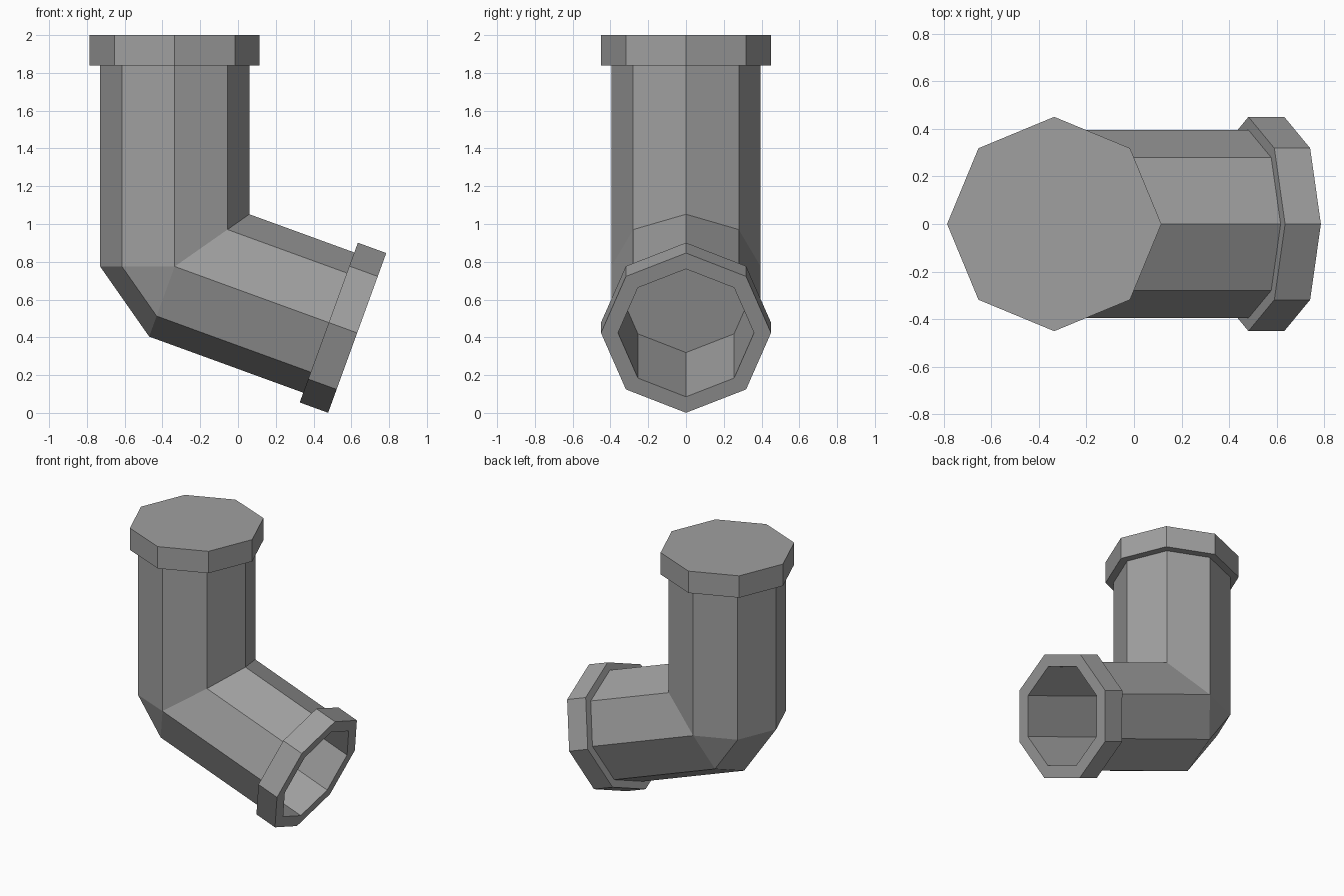
import bpy, bmesh, math
from mathutils import Vector

if "Cube" in bpy.data.objects:
    bpy.data.objects.remove(bpy.data.objects["Cube"])

BEND = math.radians(20)              # lower arm dips 20 degrees
MITRE = math.tan(math.radians(35))   # slope of the inner mitre joint
JOINT = Vector((-0.335, 0, 0.775))   # where the two axes meet
UP = (Vector((0, 0, 1)), Vector((1, 0, 0)))
ARM = (Vector((math.cos(BEND), 0, -math.sin(BEND))),
       Vector((math.sin(BEND), 0, math.cos(BEND))))
PIPE, RIM, BORE = 0.395, 0.45, 0.36
TOP, LEN, COLLAR = 1.225, 1.028, 0.16

bm = bmesh.new()


def ring(frame, dist, r, mitre=False):
    """Octagon across an arm; a mitred one slants on the inner half only."""
    axis, side = frame
    verts = []
    for i in range(8):
        a = i * math.pi / 4
        u, v = r * math.cos(a), r * math.sin(a)
        d = dist + (max(0, u) * MITRE if mitre else 0)
        verts.append(bm.verts.new(JOINT + axis * d + side * u + Vector((0, v, 0))))
    return verts


rings = [
    # closed top collar
    ring(UP, TOP, RIM), ring(UP, TOP - COLLAR, RIM), ring(UP, TOP - COLLAR, PIPE),
    # elbow: mitred inside, chamfered outside
    ring(UP, 0, PIPE, True), ring(ARM, 0, PIPE, True),
    # lower collar
    ring(ARM, LEN - COLLAR, PIPE), ring(ARM, LEN - COLLAR, RIM), ring(ARM, LEN, RIM),
    # open bore with a flat end
    ring(ARM, LEN, BORE), ring(ARM, LEN - 0.685, BORE),
]
for a, b in zip(rings, rings[1:]):
    for i in range(8):
        j = (i + 1) % 8
        bm.faces.new((a[i], a[j], b[j], b[i]))
bm.faces.new(rings[0])
bm.faces.new(rings[-1])
bmesh.ops.remove_doubles(bm, verts=bm.verts[:], dist=1e-4)
bmesh.ops.recalc_face_normals(bm, faces=bm.faces[:])

# one grey part
mesh = bpy.data.meshes.new("elbow_pipe")
bm.to_mesh(mesh)
bm.free()
grey = bpy.data.materials.new("pipe grey")
grey.diffuse_color = (0.35, 0.35, 0.35, 1)
grey.use_nodes = True
grey.node_tree.nodes["Principled BSDF"].inputs["Base Color"].default_value = grey.diffuse_color
mesh.materials.append(grey)
bpy.context.collection.objects.link(bpy.data.objects.new("elbow_pipe", mesh))
